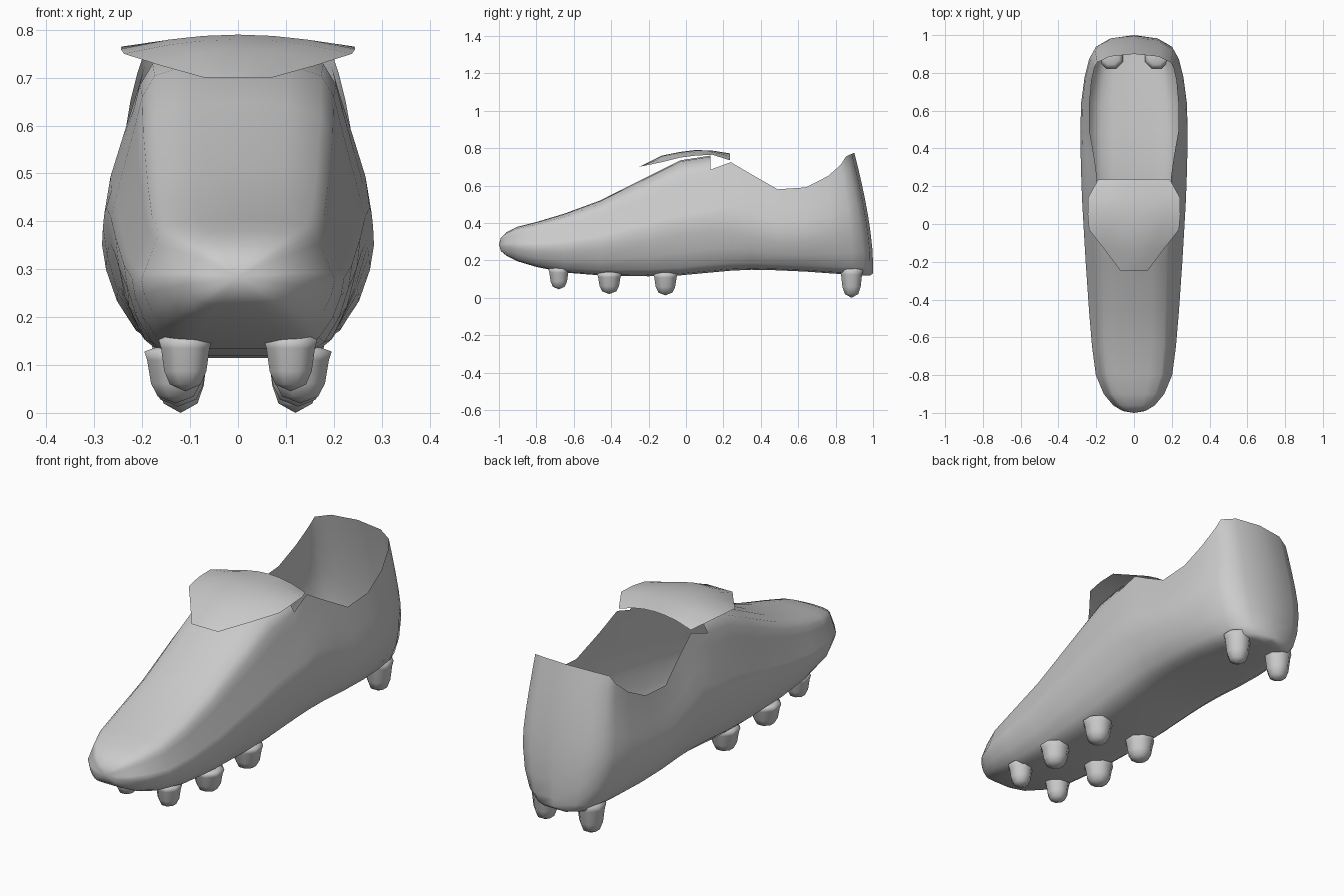
import bpy, bmesh, math


def make_object(name, bm):
    bmesh.ops.remove_doubles(bm, verts=bm.verts, dist=0.0005)
    bmesh.ops.recalc_face_normals(bm, faces=bm.faces)
    for f in bm.faces:
        f.smooth = True
    me = bpy.data.meshes.new(name)
    bm.to_mesh(me)
    bm.free()
    ob = bpy.data.objects.new(name, me)
    bpy.context.collection.objects.link(ob)
    return ob


def skin(name, rows):
    """Bridge rows of points; None marks an opening."""
    bm = bmesh.new()
    grid = [[bm.verts.new(p) if p else None for p in row] for row in rows]
    for a, b in zip(grid, grid[1:]):
        for i in range(len(a) - 1):
            quad = (a[i], a[i + 1], b[i + 1], b[i])
            if all(quad):
                bm.faces.new(quad)
    return make_object(name, bm)


# Shoe upper and sole: y, half width, bottom z, top z, top half width, open collar
STATIONS = [
    (-1.00, 0.00, 0.285, 0.285, 0.00, 0), (-0.99, 0.06, 0.25, 0.32, 0.045, 0),
    (-0.96, 0.11, 0.225, 0.35, 0.085, 0), (-0.90, 0.16, 0.195, 0.38, 0.13, 0),
    (-0.80, 0.202, 0.165, 0.405, 0.165, 0), (-0.65, 0.222, 0.135, 0.45, 0.18, 0),
    (-0.46, 0.238, 0.12, 0.52, 0.188, 0), (-0.20, 0.256, 0.115, 0.65, 0.198, 0),
    (-0.03, 0.266, 0.12, 0.735, 0.20, 0), (0.13, 0.275, 0.135, 0.76, 0.205, 0),
    (0.24, 0.279, 0.145, 0.725, 0.195, 1), (0.35, 0.282, 0.15, 0.66, 0.21, 1),
    (0.49, 0.284, 0.147, 0.58, 0.235, 1), (0.64, 0.28, 0.14, 0.59, 0.235, 1),
    (0.78, 0.262, 0.13, 0.65, 0.225, 1), (0.89, 0.237, 0.123, 0.71, 0.21, 1),
    (0.95, 0.208, 0.12, 0.755, 0.195, 1), (0.985, 0.14, 0.12, 0.77, 0.13, 1),
    (1.00, 0.00, 0.13, 0.775, 0.00, 1)]
# Lower wall (width, height), upper wall (blend to top width, height), roof
LOWER = [(0, 0), (0.4, 0), (0.62, 0.015), (0.76, 0.07), (0.89, 0.2), (0.97, 0.35), (1, 0.47)]
UPPER = [(0.15, 0.6), (0.45, 0.74), (0.8, 0.9), (1, 1)]
ROOF = [(0.87, 0.95), (0.5, 0.99), (0, 1)]


def section(y, w, zb, zt, wt, is_open):
    h = zt - zb
    edge = 1 if is_open else 0.88
    half = [(w * u, v * h) for u, v in LOWER]
    half += [(w + (wt - w) * t, v * edge * h) for t, v in UPPER]
    half += [None if is_open else (wt * u, v * h) for u, v in ROOF]
    ramp = min(1, max(0, (y - 0.7) / 0.25))     # heel leans forward as it rises

    def place(p, s):
        if p is None:
            return None
        z = zb + p[1]
        return (s * p[0], y - 0.1 * ramp * (max(0, z - 0.2) / 0.575) ** 1.5, z)
    return [place(p, 1) for p in half] + [place(p, -1) for p in half[-2::-1]]


skin("shoe_body", [section(*s) for s in STATIONS])

# Tongue flap folded over the laces: y, half width, middle z, edge z
FLAP = [(-0.25, 0.07, 0.70, 0.70), (-0.13, 0.16, 0.76, 0.725), (-0.03, 0.238, 0.78, 0.75),
        (0.05, 0.245, 0.79, 0.76), (0.14, 0.243, 0.787, 0.765), (0.235, 0.19, 0.772, 0.735)]
skin("tongue_flap", [[(w * u, y, zm + (ze - zm) * u * u) for u in (-1, -0.6, -0.3, 0, 0.3, 0.6, 1)]
                     for y, w, zm, ze in FLAP])

# Studs: eight-sided domed pegs in mirrored pairs: x, y, bottom z, top z, radius
STUDS = [(0.11, -0.68, 0.045, 0.165, 0.056), (0.13, -0.41, 0.02, 0.14, 0.066),
         (0.125, -0.11, 0.013, 0.14, 0.066), (0.12, 0.885, 0.0, 0.165, 0.062)]
PROFILE = [(0, 0), (0.62, 0.12), (0.85, 0.35), (0.98, 0.75), (1.08, 0.9), (0.7, 0.97), (0, 1)]
for n, (x, y, z0, z1, r) in enumerate(STUDS):
    for side, s in (("right", 1), ("left", -1)):
        rows = []
        for k in range(9):
            a = math.tau * (k % 8 + 0.5) / 8
            rows.append([(s * x + r * q * math.cos(a), y + r * q * math.sin(a), z0 + (z1 - z0) * v)
                         for q, v in PROFILE])
        skin(f"stud_{n + 1}_{side}", rows)
